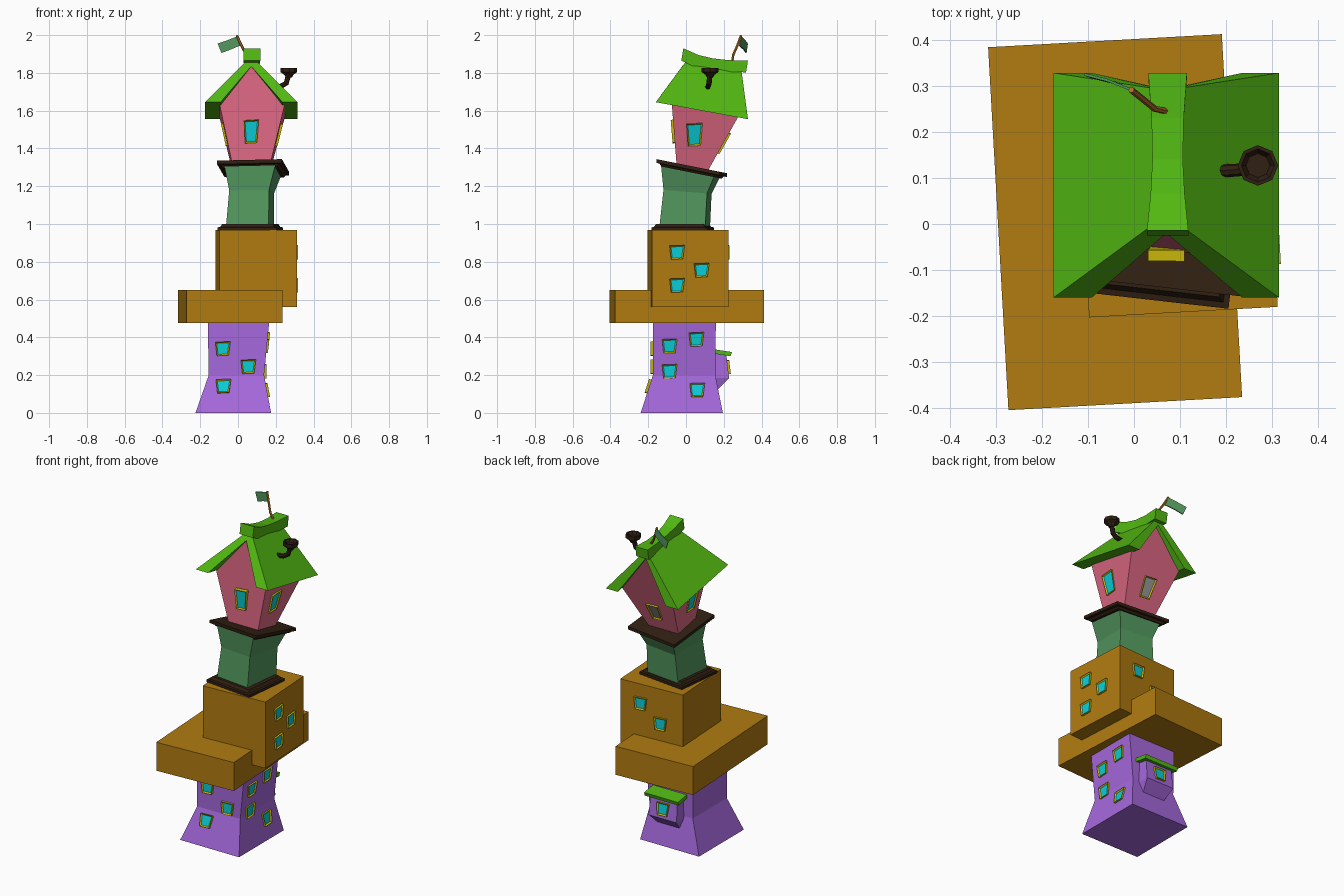
import bpy, bmesh
from math import sin, cos, pi, radians
from mathutils import Vector

if "Cube" in bpy.data.objects:
    bpy.data.objects.remove(bpy.data.objects["Cube"])


def material(name, rgb):
    m = bpy.data.materials.new(name)
    m.diffuse_color = (*rgb, 1)
    m.use_nodes = True
    m.node_tree.nodes["Principled BSDF"].inputs["Base Color"].default_value = m.diffuse_color
    return m


PURPLE = material("purple", (.38, .14, .72))
ORANGE = material("orange", (.44, .20, .005))
BROWN = material("dark_brown", (.03, .014, .006))
SAGE = material("sage_green", (.085, .31, .11))
PINK = material("pink", (.74, .14, .23))
GREEN = material("bright_green", (.085, .48, .006))
YELLOW = material("yellow", (.62, .50, .003))
CYAN = material("cyan", (.003, .62, .70))
GLASS = material("grey_glass", (.35, .35, .35))
WOOD = material("wood", (.45, .16, .02))


def finish(bm, name, *mats):
    bmesh.ops.recalc_face_normals(bm, faces=bm.faces)
    me = bpy.data.meshes.new(name)
    bm.to_mesh(me)
    bm.free()
    for m in mats:
        me.materials.append(m)
    ob = bpy.data.objects.new(name, me)
    bpy.context.collection.objects.link(ob)
    return ob


def loft(name, rings, mat):
    """Skin a list of equal-length point rings and cap both ends."""
    bm = bmesh.new()
    vs = [[bm.verts.new(p) for p in r] for r in rings]
    n = len(rings[0])
    for a, b in zip(vs, vs[1:]):
        for i in range(n):
            bm.faces.new((a[i], a[(i + 1) % n], b[(i + 1) % n], b[i]))
    bm.faces.new(vs[0][::-1])
    bm.faces.new(vs[-1])
    return finish(bm, name, mat)


def rect(cx, cy, z, w, d, rot=0, slope=0):
    """Rectangle ring, turned about z, its height falling along y by slope."""
    c, s = cos(radians(rot)), sin(radians(rot))
    pts = []
    for u, v in ((-1, -1), (1, -1), (1, 1), (-1, 1)):
        x, y = u * w / 2, v * d / 2
        dx, dy = x * c - y * s, x * s + y * c
        pts.append((cx + dx, cy + dy, z + slope * dy))
    return pts


def span(x0, x1, y0, y1, z):
    return rect((x0 + x1) / 2, (y0 + y1) / 2, z, x1 - x0, y1 - y0)


def circle(c, r, n, axis=(0, 0, 1)):
    q = Vector((0, 0, 1)).rotation_difference(Vector(axis))
    return [Vector(c) + q @ Vector((r * cos(2 * pi * i / n), r * sin(2 * pi * i / n), 0))
            for i in range(n)]


def tube(name, path, r, n, mat):
    p = [Vector(q) for q in path]
    rings = []
    for i, q in enumerate(p):
        t = p[min(i + 1, len(p) - 1)] - p[max(i - 1, 0)]
        rings.append(circle(q, r, n, t.normalized()))
    return loft(name, rings, mat)


def window(name, pos, normal, w=.08, h=.076, glass=CYAN):
    """Crooked tapered frame with a recessed pane, set on a wall."""
    n = Vector(normal).normalized()
    r = Vector((0, 0, 1)).cross(n).normalized()
    u = n.cross(r)
    bm = bmesh.new()
    shape = ((-.40, -.5), (.38, -.47), (.5, .5), (-.5, .46))
    back, front = [[bm.verts.new(Vector(pos) + r * a * w + u * b * h + n * k)
                    for a, b in shape] for k in (-.012, .012)]
    bm.faces.new(back[::-1])
    face = bm.faces.new(front)
    for i in range(4):
        j = (i + 1) % 4
        bm.faces.new((back[i], back[j], front[j], front[i]))
    bm.normal_update()
    bmesh.ops.inset_individual(bm, faces=[face], thickness=.010, depth=-.007)
    face.material_index = 1
    return finish(bm, name, YELLOW, glass)


# Purple flared base
loft("base_tower", [span(-.225, .175, -.24, .195, 0),
                    span(-.155, .138, -.175, .155, .2),
                    span(-.16, .165, -.175, .158, .48)], PURPLE)
for i, (x, y, z, s) in enumerate(((-.08, -.177, .34, 0), (.055, -.177, .245, 0),
                                  (-.077, -.196, .14, .33))):
    window(f"base_front_window_{i}", (x, y, z), (0, -1, s))
for i, (x, y, z, s) in enumerate(((.150, -.087, .355, -.1), (.154, .055, .39, -.1),
                                  (.139, -.087, .22, -.03), (.151, .06, .12, .19))):
    window(f"base_right_window_{i}", (x, y, z), (1, 0, s))

# Bay window on the back
loft("bay", [span(-.075, .075, .14, .17, .125), span(-.095, .095, .14, .228, .185),
             span(-.09, .09, .14, .212, .32)], PURPLE)
window("bay_window", (0, .221, .242), (0, 1, .12))
loft("bay_awning", [[(x, .14, .315), (x, .236, .300), (x, .243, .322), (x, .14, .338)]
                    for x in (-.115, .115)], GREEN)

# Orange slab and block
SPIN = 3.2
loft("slab", [rect(-.041, .004, z, .508, .789, SPIN) for z in (.475, .65)], ORANGE)
loft("block", [rect(.096, .011, z, .41, .405, SPIN) for z in (.56, .967)], ORANGE)
c, s = cos(radians(SPIN)), sin(radians(SPIN))
for i, (a, z) in enumerate(((-.07, .85), (.06, .755), (-.07, .675))):
    window(f"block_right_window_{i}",
           (.096 + .205 * c - a * s, .011 + .205 * s + a * c, z), (c, s, 0))
    if i < 2:
        window(f"block_back_window_{i}",
               (.096 - .2025 * s - a * c, .011 + .2025 * c - a * s, z), (-s, c, 0))

# Green waisted section with dark trims
TURN, TILT = -6.5, -.2
loft("neck", [rect(.062, -.008, .97, .228, .245, TURN),
              rect(.072, .008, 1.17, .212, .232, TURN, -.08),
              rect(.08, .028, 1.30, .28, .295, TURN, TILT)], SAGE)
loft("lower_trim", [rect(.065, -.018, z, w, w - .018, TURN)
                    for z, w in ((.965, .316), (.982, .316), (.984, .29), (1.0, .27))], BROWN)
loft("upper_trim", [rect(.08, .03, z, w, w - .008, TURN, TILT)
                    for z, w in ((1.272, .295), (1.285, .315), (1.287, .345), (1.306, .345))], BROWN)

# Pink house with gables
loft("house", [
    [(-.03, -.05, 1.315), (.17, -.05, 1.315), (.248, -.075, 1.635), (.07, -.015, 1.838), (-.098, -.075, 1.635)],
    [(-.03, .115, 1.28), (.17, .115, 1.28), (.248, .275, 1.565), (.07, .27, 1.795), (-.098, .275, 1.565)]], PINK)
window("house_front_window", (.07, -.064, 1.49), (0, -1, -.08), .08, .125)
window("house_back_window", (.07, .197, 1.43), (0, 1, -.56), .08, .125, GLASS)
window("house_right_window", (.212, .045, 1.475), (1, 0, -.25), .085, .125)
window("house_left_window", (-.066, .045, 1.475), (-1, 0, -.22), .085, .125)

# Roof shell: outer and inner gable lines, front to back
loft("roof", [
    [(-.175, -.16, 1.645), (.07, .02, 1.888), (.315, -.16, 1.645),
     (.235, -.16, 1.645), (.07, -.02, 1.835), (-.092, -.16, 1.645)],
    [(-.175, .328, 1.555), (.07, .29, 1.84), (.315, .328, 1.555),
     (.235, .328, 1.555), (.07, .292, 1.79), (-.092, .328, 1.555)]], GREEN)

# Sagging ridge cap
cap = []
for yb, yt, zb, zt, hw in ((-.025, -.014, 1.865, 1.93, .045), (.06, .065, 1.825, 1.895, .037),
                           (.14, .14, 1.81, 1.877, .033), (.23, .23, 1.805, 1.867, .035),
                           (.318, .328, 1.803, 1.866, .042)):
    cap.append([(.073 - hw, yb, zb), (.073 + hw, yb, zb), (.073 + hw, yt, zt), (.073 - hw, yt, zt)])
loft("ridge_cap", cap, GREEN)

# Stove pipe with a flared bowl
tube("pipe", [(.185, .115, 1.725), (.225, .117, 1.728), (.255, .122, 1.745), (.266, .126, 1.785)],
     .014, 8, BROWN)
loft("pipe_bowl", [circle((.269, .127, z), r, 8) for z, r in (
    (1.775, .016), (1.79, .024), (1.804, .044), (1.826, .044), (1.826, .036), (1.808, .026))], BROWN)

# Flag on a bent pole
tube("flag_pole", [(.07, .245, 1.86), (.045, .25, 1.895), (.018, .272, 1.945), (-.006, .291, 1.998)],
     .007, 6, WOOD)
flag = ((-.005, .291, 1.993), (-.058, .312, 1.972), (-.108, .325, 1.955),
        (-.088, .318, 1.905), (-.04, .306, 1.923), (.013, .282, 1.945))
loft("flag", [[(x, y + k, z) for x, y, z in flag] for k in (-.003, .003)], SAGE)
